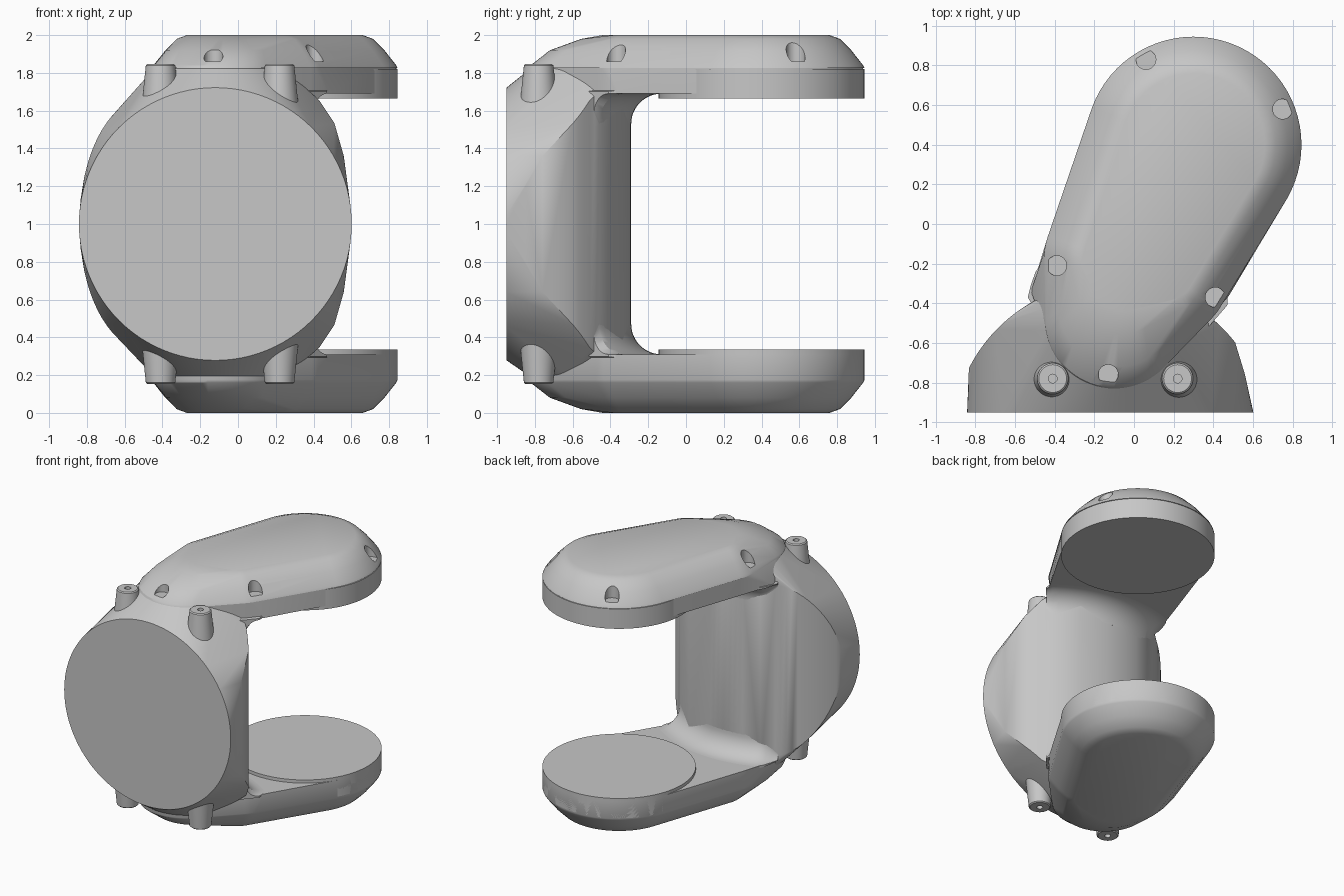
import bpy, bmesh, math

if "Cube" in bpy.data.objects:
    bpy.data.objects.remove(bpy.data.objects["Cube"])

grey = bpy.data.materials.new("light_grey")
grey.diffuse_color = (0.57, 0.57, 0.57, 1)
grey.use_nodes = True
grey.node_tree.nodes["Principled BSDF"].inputs["Base Color"].default_value = grey.diffuse_color
FAR = (0.30, 0.40)                 # hinge axis at the fork tips
WALL = (-0.12, -1.09, 0.80)        # rounded back wall: centre x, y, radius
SEG = 72


def finish(name, bm):
    bmesh.ops.recalc_face_normals(bm, faces=bm.faces[:])
    me = bpy.data.meshes.new(name)
    bm.to_mesh(me)
    bm.free()
    me.materials.append(grey)
    ob = bpy.data.objects.new(name, me)
    bpy.context.collection.objects.link(ob)
    return ob


def hull(name, pts):
    bm = bmesh.new()
    for p in pts:
        bm.verts.new(p)
    r = bmesh.ops.convex_hull(bm, input=bm.verts[:])
    junk = {v for v in r["geom_interior"] + r["geom_unused"] if isinstance(v, bmesh.types.BMVert)}
    bmesh.ops.delete(bm, geom=list(junk), context='VERTS')
    bmesh.ops.dissolve_limit(bm, angle_limit=0.005, verts=bm.verts[:], edges=bm.edges[:])
    return finish(name, bm)


def circle(cx, cy, r, z):
    return [(cx + r * math.cos(2 * math.pi * i / SEG), cy + r * math.sin(2 * math.pi * i / SEG), z)
            for i in range(SEG)]


def lathe(bm, x, y, rings):
    # closed stack of rings (radius, z)
    loops = [[bm.verts.new(p) for p in circle(x, y, r, z)] for r, z in rings]
    for a, b in zip(loops, loops[1:]):
        for i in range(SEG):
            j = (i + 1) % SEG
            bm.faces.new((a[i], a[j], b[j], b[i]))
    bm.faces.new(loops[0])
    bm.faces.new(loops[-1])


# Arm levels: depth from outer face, far radius, near centre x, y, near radius
LEVELS = [(0.0, 0.36, -0.05, -0.26, 0.18), (0.02, 0.415, -0.06, -0.33, 0.225),
          (0.08, 0.475, -0.08, -0.42, 0.30), (0.16, 0.538, -0.10, -0.478, 0.345),
          (0.175, 0.545, -0.10, -0.48, 0.35)]


def arm_points(levels, flip, inset=0.0):
    pts = []
    for d, fr, nx, ny, nr in levels:
        z = 2 - d if flip else d
        shrink = 0.545 - fr + inset
        pts += circle(*FAR, fr - inset, z) + circle(nx, ny, nr - inset, z)
        pts += circle(-0.105, -0.18, 0.35 - shrink, z) + circle(0.17, -0.26, 0.31 - shrink, z)
    return pts


RIM = LEVELS[-1]
BASE = (0.31,) + RIM[1:]

# Fork arms, flaring into the body, with a separate screwed cover on the upper one
for name, levels, flip, inset in (("lower_arm", LEVELS + [BASE], False, 0),
                                  ("upper_arm", [(0.165,) + RIM[1:], BASE], True, 0.007)):
    z = 1.69 if flip else 0.31
    hull(name, arm_points(levels, flip, inset) + [(-0.52, -0.34, z), (0.48, -0.36, z)])
cover = hull("upper_cover", arm_points(LEVELS, True))

# Screw pockets cut in the cover
bm = bmesh.new()
for x, y in [(0.06, 0.83), (0.75, 0.58), (-0.39, -0.21), (0.41, -0.37), (-0.13, -0.76)]:
    lathe(bm, x, y, [(0.05, 1.86), (0.05, 2.2)])
cutter = finish("pocket_cutter", bm)
cutter.hide_render = True
cutter.hide_viewport = True
mod = cover.modifiers.new("pockets", 'BOOLEAN')
mod.operation = 'DIFFERENCE'
mod.solver = 'EXACT'
mod.object = cutter

# Round hinge pads facing each other
for name, z0, z1 in (("lower_hinge_pad", 0.18, 0.335), ("upper_hinge_pad", 1.82, 1.665)):
    bm = bmesh.new()
    lathe(bm, *FAR, [(0.545, z0), (0.545, z1)])
    finish(name, bm)

# Body: hull from the round front flange to the rounded back wall
pts = [(-0.12 + 0.722 * math.cos(2 * math.pi * i / 96), -0.95, 1 + 0.722 * math.sin(2 * math.pi * i / 96))
       for i in range(96)]


def wall_height(x):
    # half height of the back wall, shrinking towards both flanks
    if x < -0.48:
        return 0.67 * math.sqrt(max(0.0, 1 - ((-0.48 - x) / 0.36) ** 2))
    if x > 0.42:
        return 0.67 - 1.5 * (x - 0.42)
    return 0.67


for i in range(41):
    a = math.radians(-63 + 115 * i / 40)
    x, y = WALL[0] + WALL[2] * math.sin(a), WALL[1] + WALL[2] * math.cos(a)
    h = wall_height(x)
    pts += [(x, y, 1 - h), (x, y, 1 + h)]
for h, x, y in ((0.36, 0.56, -0.76), (0.2, 0.58, -0.85)):
    pts += [(x, y, 1 - h), (x, y, 1 + h)]
for z in (0.19, 0.31, 1.69, 1.825):
    pts += [p for p in circle(-0.10, -0.48, 0.342, z) if p[1] < -0.33]
hull("flange_body", pts)

# Concave fillets swept along the back wall, under each arm
prof = [(-0.06, 0.53), (-0.06, 0.71), (0.16, 0.71)]
prof += [(0.16 - 0.16 * math.sin(a), 0.53 + 0.16 * math.cos(a))
         for a in (math.pi / 2 * i / 12 for i in range(13))]
n = len(prof)
for name, s in (("lower_fillet", -1), ("upper_fillet", 1)):
    bm = bmesh.new()
    rows = []
    for k in range(25):
        deg = -30 + 71 * k / 24
        size = min(1, max(0.2, (deg + 32) / 10), max(0.4, (46 - deg) / 8))
        a = math.radians(deg)
        row = []
        for d, h in prof:
            r = WALL[2] + d * size
            z = 1 + s * (0.69 + (h - 0.69) * size)
            row.append(bm.verts.new((WALL[0] + r * math.sin(a), WALL[1] + r * math.cos(a), z)))
        rows.append(row)
    for p, q in zip(rows, rows[1:]):
        for i in range(n):
            j = (i + 1) % n
            bm.faces.new((p[i], p[j], q[j], q[i]))
    bm.faces.new(rows[0])
    bm.faces.new(rows[-1])
    finish(name, bm)

# Tapered screw bosses above and below the flange
for side, s in (("lower", -1), ("upper", 1)):
    for hand, x in (("left", -0.41), ("right", 0.22)):
        bm = bmesh.new()
        lathe(bm, x, -0.78, [(0.105, 1 + s * 0.58), (0.078, 1 + s * 0.84), (0.07, 1 + s * 0.847),
                             (0.022, 1 + s * 0.847), (0.022, 1 + s * 0.80)])
        finish(f"{side}_{hand}_boss", bm)

# Smooth shading with crisp edges
bpy.ops.object.select_all(action='DESELECT')
for ob in bpy.context.scene.objects:
    if ob != cutter:
        ob.select_set(True)
        bpy.context.view_layer.objects.active = ob
bpy.ops.object.shade_smooth_by_angle(angle=math.radians(28))
